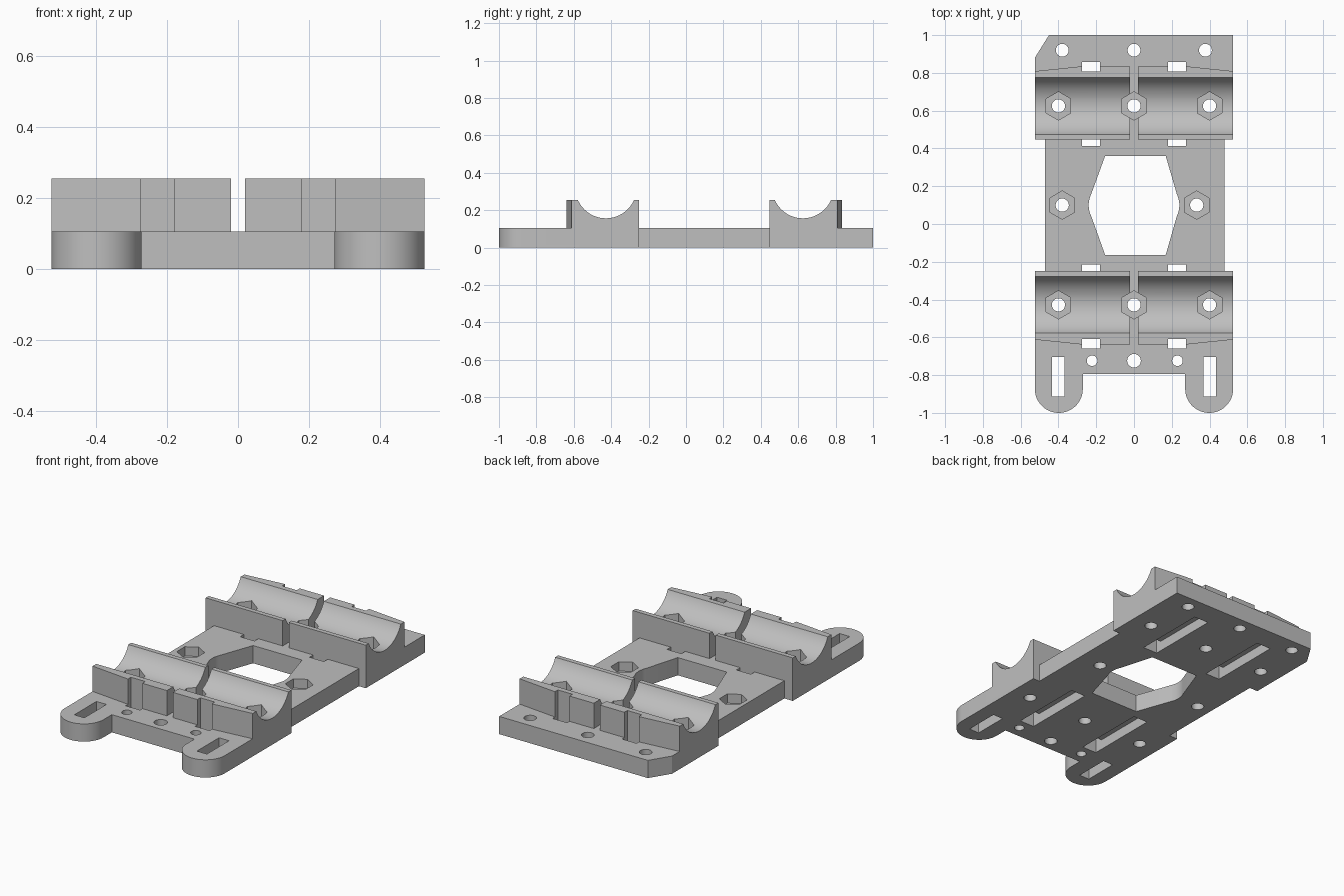
import bpy, bmesh
from math import cos, sin, pi, radians

if "Cube" in bpy.data.objects:
    bpy.data.objects.remove(bpy.data.objects["Cube"], do_unlink=True)

PLATE, TOP = 0.105, 0.255      # plate and saddle heights
HALF = 0.525                   # half width
SADDLES = [(-0.428, -1), (0.625, 1)]   # centre y, outward direction

grey = bpy.data.materials.new("plain grey")
grey.use_nodes = True
colour = (0.52, 0.52, 0.52, 1)
grey.diffuse_color = colour
grey.node_tree.nodes["Principled BSDF"].inputs["Base Color"].default_value = colour


def prism(name, pts, z0, z1):
    """Extrude a plan outline from z0 to z1."""
    bm = bmesh.new()
    face = bm.faces.new([bm.verts.new((x, y, z0)) for x, y in pts])
    ext = bmesh.ops.extrude_face_region(bm, geom=[face])["geom"]
    for v in ext:
        if isinstance(v, bmesh.types.BMVert):
            v.co.z = z1
    bmesh.ops.recalc_face_normals(bm, faces=bm.faces)
    mesh = bpy.data.meshes.new(name)
    bm.to_mesh(mesh)
    bm.free()
    mesh.materials.append(grey)
    ob = bpy.data.objects.new(name, mesh)
    bpy.context.collection.objects.link(ob)
    return ob


def ring(cx, cy, r, n, start=0, sweep=2 * pi, closed=True):
    steps = n if closed else n - 1
    return [(cx + r * cos(start + sweep * i / steps),
             cy + r * sin(start + sweep * i / steps)) for i in range(n)]


def rect(x0, x1, y0, y1):
    return [(x0, y0), (x1, y0), (x1, y1), (x0, y1)]


def combine(target, tool, operation):
    """Boolean a tool into the target and discard the tool."""
    mod = target.modifiers.new("bool", 'BOOLEAN')
    mod.operation, mod.solver, mod.object = operation, 'EXACT', tool
    bpy.context.view_layer.objects.active = target
    bpy.ops.object.modifier_apply(modifier=mod.name)
    bpy.data.objects.remove(tool, do_unlink=True)


def cut(pts, z0=-0.1, z1=0.5):
    combine(body, prism("cutter", pts, z0, z1), 'DIFFERENCE')


# Base plate with two rounded feet, a waist and one clipped corner
foot_r = 0.127
foot_x, foot_y = HALF - foot_r, foot_r - 1
waist = (-0.25, 0.447)
outline = ring(-foot_x, foot_y, foot_r, 25, pi, pi, False)
outline += [(-0.271, -0.795), (0.271, -0.795)]
outline += ring(foot_x, foot_y, foot_r, 25, pi, pi, False)
outline += [(HALF, waist[0]), (0.48, waist[0]), (0.48, waist[1]), (HALF, waist[1]),
            (HALF, 1), (-0.45, 1), (-HALF, 0.88), (-HALF, waist[1]),
            (-0.47, waist[1]), (-0.47, waist[0]), (-HALF, waist[0])]
body = prism("bearing_carriage", outline, 0, PLATE)

# Bearing saddles, in halves with a tapered outer wall
for cy, d in SADDLES:
    inner = waist[0] if d < 0 else waist[1]
    for s in (-1, 1):
        half = [(s * 0.02, inner), (s * HALF, inner), (s * HALF, cy + d * 0.184),
                (s * 0.275, cy + d * 0.21), (s * 0.02, cy + d * 0.21)]
        combine(body, prism("saddle", half, 0.03, TOP), 'UNION')

for cy, d in SADDLES:
    # Round bearing groove
    bpy.ops.mesh.primitive_cylinder_add(vertices=96, radius=0.164, depth=1.3,
                                        location=(0, cy, 0.321), rotation=(0, pi / 2, 0))
    combine(body, bpy.context.object, 'DIFFERENCE')
    # Cable tie slots and the channel joining them underneath
    inner = waist[0] if d < 0 else waist[1]
    for s in (-1, 1):
        x0, x1 = sorted((s * 0.18, s * 0.275))
        ends = (cy + d * 0.182, cy + d * 0.232, inner, cy - d * 0.213)
        cut(rect(x0, x1, *sorted(ends[:2])))
        cut(rect(x0, x1, *sorted(ends[2:])))
        cut(rect(x0, x1, *sorted((ends[1], ends[3]))), -0.1, 0.06)

# Hexagonal nut pockets with screw holes
nuts = [(x, cy) for cy, d in SADDLES for x in (-0.4, 0, 0.4)]
for x, y in nuts + [(-0.38, 0.1), (0.332, 0.1)]:
    cut(ring(x, y, 0.075, 6, pi / 6), 0.05, 0.5)
    cut(ring(x, y, 0.035, 32))

# Plain screw holes along both ends
for x in (-0.38, 0, 0.378):
    cut(ring(x, 0.92, 0.034, 32))
for x, r in ((-0.222, 0.028), (0, 0.036), (0.23, 0.028)):
    cut(ring(x, -0.724, r, 32))

# Long adjustment slots in the feet
for s in (-1, 1):
    x = s * 0.402
    cut(rect(x - 0.033, x + 0.033, -0.912, -0.705))

# Central opening with bowed sides
opening = [(-0.153, -0.163), (0.168, -0.163)]
opening += ring(0.11, 0.1, 0.13, 13, -radians(25), radians(50), False)
opening += [(0.168, 0.36), (-0.153, 0.36)]
opening += ring(-0.11, 0.1, 0.13, 13, pi - radians(25), radians(50), False)
cut(opening)

# Smooth the round walls and keep the edges crisp
bpy.ops.object.select_all(action='DESELECT')
body.select_set(True)
bpy.context.view_layer.objects.active = body
body.data.materials.clear()
body.data.materials.append(grey)
for p in body.data.polygons:
    p.material_index = 0
bpy.ops.object.shade_smooth_by_angle(angle=radians(25))
